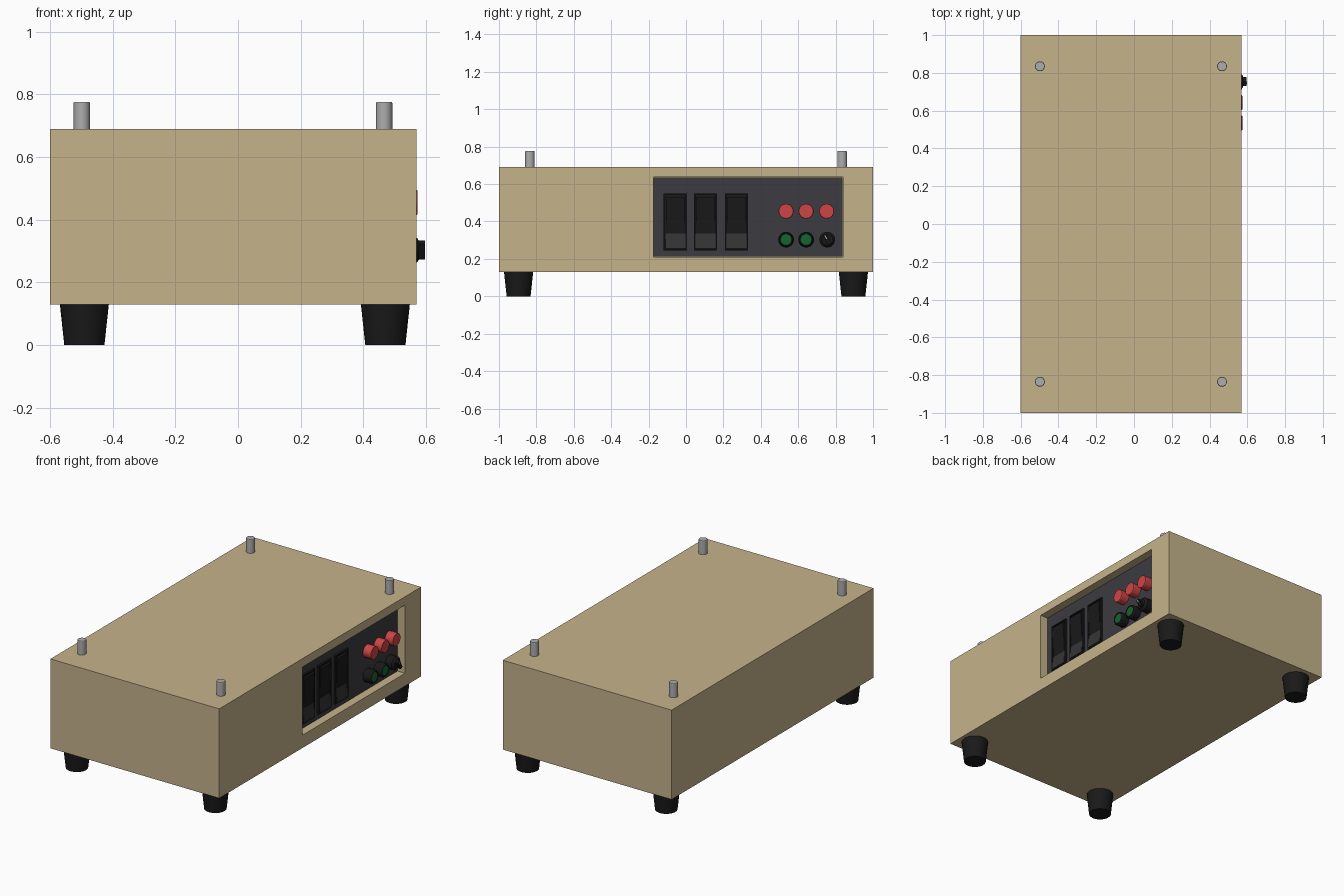
import bpy, bmesh
from math import sin, cos, pi, radians
from mathutils import Matrix

if "Cube" in bpy.data.objects:
    bpy.data.objects.remove(bpy.data.objects["Cube"])


def material(name, rgb):
    m = bpy.data.materials.new(name)
    m.diffuse_color = (*rgb, 1)
    m.use_nodes = True
    m.node_tree.nodes["Principled BSDF"].inputs["Base Color"].default_value = m.diffuse_color
    return m


TAN = material("tan_paint", (0.56, 0.45, 0.26))
PANEL = material("panel_grey", (0.045, 0.043, 0.05))
BLACK = material("black", (0.010, 0.010, 0.010))
CHARCOAL = material("charcoal", (0.035, 0.035, 0.035))
RED = material("red", (0.62, 0.06, 0.06))
GREEN = material("green", (0.008, 0.13, 0.03))
STEEL = material("steel", (0.42, 0.42, 0.42))
WHITE = material("white", (0.8, 0.8, 0.8))


def loft(name, rings, mat):
    """Bridge a row of equal-length point rings and cap both ends."""
    bm = bmesh.new()
    rows = [[bm.verts.new(p) for p in r] for r in rings]
    n = len(rows[0])
    for a, b in zip(rows, rows[1:]):
        for i in range(n):
            j = (i + 1) % n
            bm.faces.new((a[i], a[j], b[j], b[i]))
    bm.faces.new(rows[0][::-1])
    bm.faces.new(rows[-1])
    bmesh.ops.recalc_face_normals(bm, faces=bm.faces)
    me = bpy.data.meshes.new(name)
    bm.to_mesh(me)
    bm.free()
    ob = bpy.data.objects.new(name, me)
    bpy.context.collection.objects.link(ob)
    me.materials.append(mat)
    bpy.ops.object.select_all(action='DESELECT')
    ob.select_set(True)
    bpy.context.view_layer.objects.active = ob
    bpy.ops.object.shade_smooth_by_angle(angle=radians(30))
    return ob


def rect(x, y0, y1, z0, z1):
    return [(x, y0, z0), (x, y1, z0), (x, y1, z1), (x, y0, z1)]


def turned_z(name, profile, cx, cy, mat, n=32):
    """Upright turned part, profile of (radius, z)."""
    loft(name, [[(cx + r * cos(2 * pi * i / n), cy + r * sin(2 * pi * i / n), z)
                 for i in range(n)] for r, z in profile], mat)


def turned_x(name, profile, cy, cz, mat, n=32):
    """Turned part facing +x, profile of (radius, x)."""
    loft(name, [[(x, cy + r * cos(2 * pi * i / n), cz + r * sin(2 * pi * i / n))
                 for i in range(n)] for r, x in profile], mat)


# Case with a recessed opening in its right side
FACE, PLATE = 0.57, 0.52
opening = (-0.175, 0.84, 0.21, 0.637)
case = (-1, 1, 0.13, 0.69)
loft("case", [rect(-0.60, *case), rect(FACE, *case),
              rect(FACE, *opening), rect(PLATE - 0.02, *opening)], TAN)

# Control panel plate at the back of the recess
plate = (-0.173, 0.838, 0.212, 0.635)
loft("control_panel", [rect(PLATE - 0.02, *plate), rect(PLATE, *plate)], PANEL)

# Feet and locating pins at the four corners
for side, fx, px in (("left", -0.49, -0.498), ("right", 0.47, 0.466)):
    for end, s in (("front", -1), ("back", 1)):
        turned_z(f"foot_{end}_{side}", [(0.064, 0), (0.078, 0.13)], fx, s * 0.895, BLACK)
        turned_z(f"pin_{end}_{side}", [(0.026, 0.685), (0.026, 0.773), (0.024, 0.776)],
                 px, s * 0.835, STEEL)

# Three rocker switches: housing, black upper paddle, grey lower paddle
for k, y in enumerate((-0.057, 0.104, 0.27), 1):
    o = (y - 0.062, y + 0.062, 0.246, 0.55)
    i = (y - 0.054, y + 0.054, 0.254, 0.542)
    loft(f"switch_housing_{k}", [rect(PLATE - 0.005, *o), rect(PLATE + 0.012, *o),
                                 rect(PLATE + 0.012, *i), rect(PLATE + 0.003, *i)], BLACK)
    for part, w, mat, prof in (
            ("upper", 0.049, BLACK, [(0.515, 0.53), (0.538, 0.53), (0.528, 0.337), (0.515, 0.337)]),
            ("lower", 0.053, CHARCOAL, [(0.515, 0.337), (0.528, 0.337), (0.536, 0.256), (0.515, 0.256)])):
        loft(f"switch_paddle_{part}_{k}",
             [[(x, y + s * w, z) for x, z in prof] for s in (-1, 1)], mat)

# Three red push buttons on the top row
for k, y in enumerate((0.535, 0.642, 0.752), 1):
    turned_x(f"red_button_{k}", [(0.040, 0.515), (0.040, 0.570), (0.038, 0.573)], y, 0.455, RED)

# Two green buttons in black collars
for k, y in enumerate((0.535, 0.642), 1):
    turned_x(f"green_button_collar_{k}",
             [(0.042, 0.515), (0.042, 0.565), (0.036, 0.574), (0.033, 0.574), (0.033, 0.560)],
             y, 0.303, BLACK)
    turned_x(f"green_button_{k}", [(0.032, 0.515), (0.032, 0.570), (0.030, 0.572)], y, 0.303, GREEN)

# Selector knob: tapered collar, turned grip and pointer mark
KY, KZ = 0.755, 0.303
turned_x("selector_collar", [(0.042, 0.515), (0.042, 0.565), (0.030, 0.577)], KY, KZ, BLACK)
for name, x0, x1, (y0, y1, z0, z1), mat in (
        ("selector_grip", 0.57, 0.596, (-0.010, 0.010, -0.029, 0.029), BLACK),
        ("selector_pointer", 0.594, 0.597, (-0.002, 0.002, 0.004, 0.027), WHITE)):
    turn = Matrix.Translation((0, KY, KZ)) @ Matrix.Rotation(radians(30), 4, 'X')
    ob = loft(name, [rect(x0, y0, y1, z0, z1), rect(x1, y0, y1, z0, z1)], mat)
    ob.data.transform(turn)
